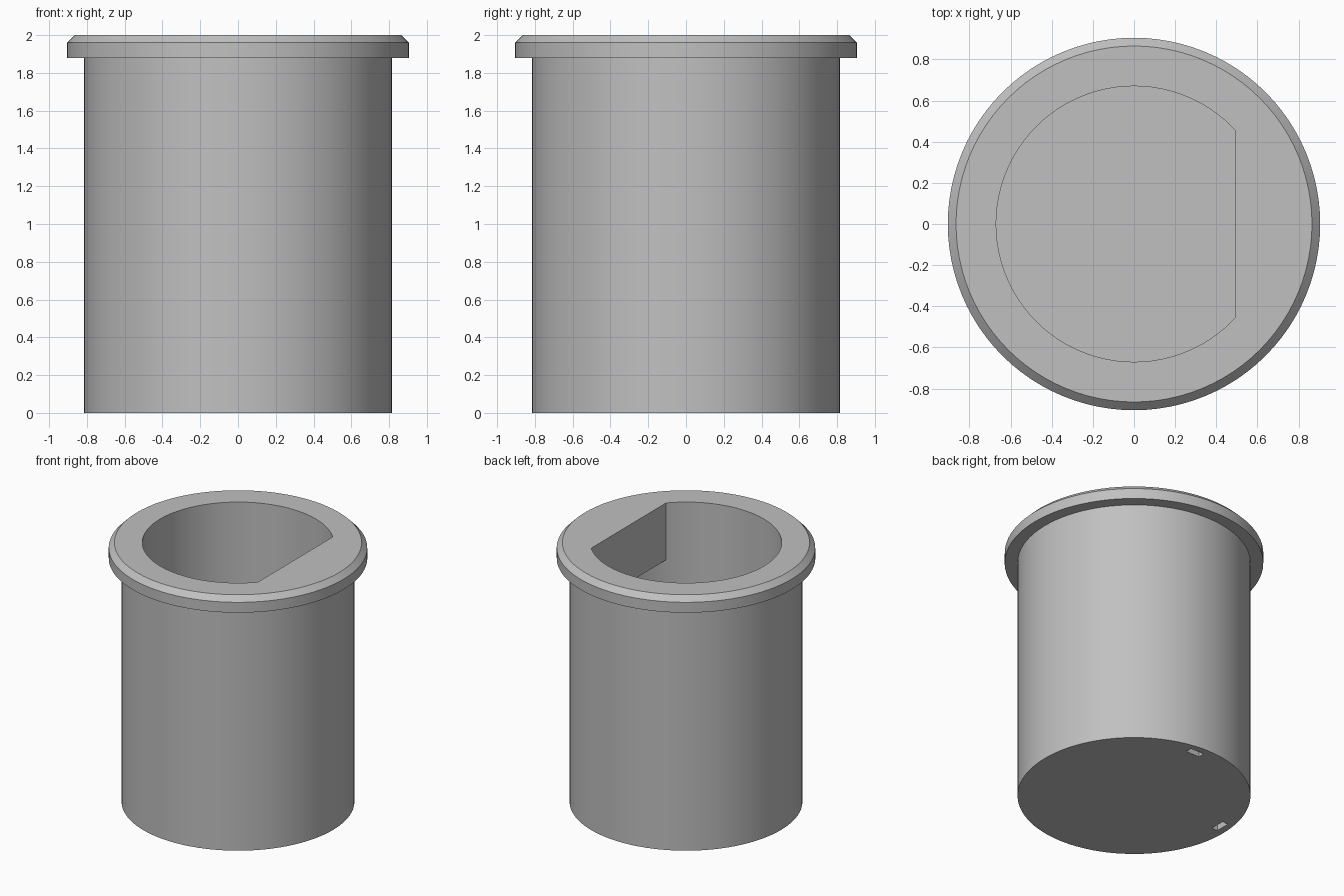
import bpy
import bmesh
import math
from mathutils import Matrix, Vector

SEGMENTS = 96
LIP_X = 0.49        # flat side of the D-shaped opening
LIP_BOTTOM = 1.56   # underside of the lip that forms the flat
FLOOR = 0.15

cube = bpy.data.objects.get("Cube")
if cube:
    bpy.data.objects.remove(cube, do_unlink=True)

grey = bpy.data.materials.new("mid_grey")
grey.use_nodes = True
colour = (0.53, 0.53, 0.53, 1)
grey.diffuse_color = colour
grey.node_tree.nodes["Principled BSDF"].inputs["Base Color"].default_value = colour


def make_object(name, bm):
    bmesh.ops.recalc_face_normals(bm, faces=bm.faces)
    mesh = bpy.data.meshes.new(name)
    bm.to_mesh(mesh)
    bm.free()
    mesh.materials.append(grey)
    obj = bpy.data.objects.new(name, mesh)
    bpy.context.collection.objects.link(obj)
    return obj


def lathe(name, profile):
    """Closed solid of revolution from (radius, height) pairs."""
    bm = bmesh.new()
    rings = []
    for r, z in profile:
        angles = [2 * math.pi * i / SEGMENTS for i in range(SEGMENTS)]
        rings.append([bm.verts.new((r * math.cos(a), r * math.sin(a), z)) for a in angles])
    for low, high in zip(rings, rings[1:]):
        for i in range(SEGMENTS):
            j = (i + 1) % SEGMENTS
            bm.faces.new((low[i], low[j], high[j], high[i]))
    bm.faces.new(rings[0])
    bm.faces.new(rings[-1])
    return make_object(name, bm)


def box(name, centre, size, turn=0):
    bm = bmesh.new()
    matrix = (Matrix.Rotation(turn, 4, "Z") @ Matrix.Translation(Vector(centre))
              @ Matrix.Diagonal((*size, 1)))
    bmesh.ops.create_cube(bm, size=1, matrix=matrix)
    return make_object(name, bm)


def cut(target, cutter):
    """Subtract the cutter, then remove it."""
    cutter.hide_render = True
    mod = target.modifiers.new("cut", "BOOLEAN")
    mod.operation = "DIFFERENCE"
    mod.solver = "EXACT"
    mod.object = cutter
    bpy.context.view_layer.objects.active = target
    bpy.ops.object.modifier_apply(modifier=mod.name)
    bpy.data.objects.remove(cutter, do_unlink=True)


# Flanged sleeve with a chamfered rim
sleeve = lathe("flanged_sleeve", [(0.815, 0), (0.815, 1.88), (0.905, 1.88),
                                  (0.905, 1.96), (0.865, 2)])

# Round bore, narrowed at the top by a flat lip
bore = lathe("bore_cutter", [(0.67, FLOOR), (0.67, 2.2)])
cut(bore, box("lip_block", (LIP_X + 0.5, 0, LIP_BOTTOM + 0.5), (1, 2, 1)))
cut(sleeve, bore)

# Two small blind slots in the underside, a quarter turn apart
for turn in (0, math.pi / 2):
    cut(sleeve, box("slot_cutter", (0.06, 0.735, 0), (0.115, 0.05, 0.2), turn))

# Smooth round walls with crisp edges
bpy.ops.object.select_all(action="DESELECT")
sleeve.select_set(True)
bpy.context.view_layer.objects.active = sleeve
bpy.ops.object.shade_smooth_by_angle(angle=math.radians(25))
